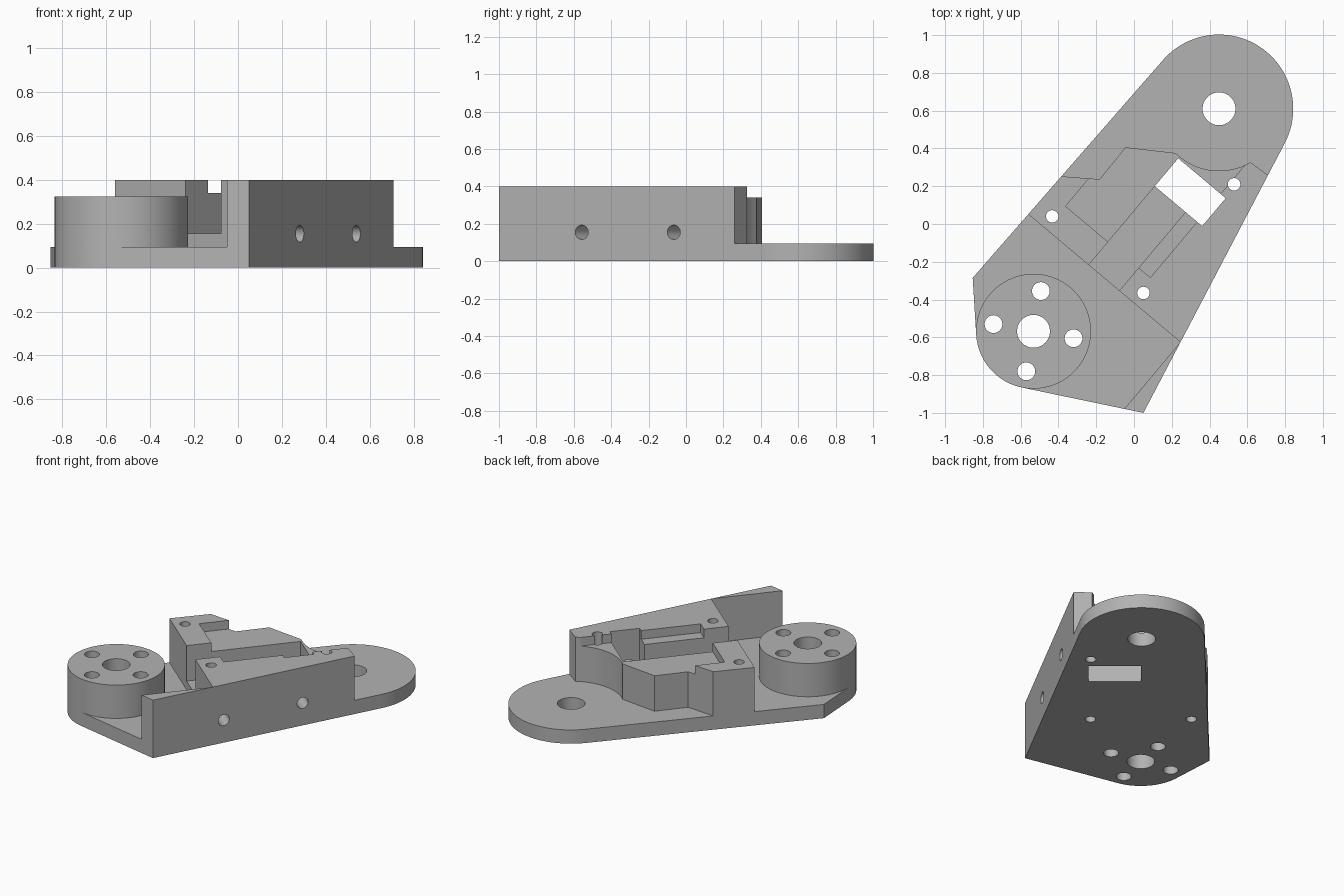
import bpy, bmesh
from math import radians, degrees, sin, cos, atan2
from mathutils import Vector

if "Cube" in bpy.data.objects:
    bpy.data.objects.remove(bpy.data.objects["Cube"])

grey = bpy.data.materials.new("plain grey")
grey.use_nodes = True
grey.diffuse_color = (0.45, 0.45, 0.45, 1)
grey.node_tree.nodes["Principled BSDF"].inputs["Base Color"].default_value = grey.diffuse_color

# In-plane axes of the arm: ALONG its length, ACROSS to the right
ACROSS = Vector((0.765, -0.643)).normalized()
ALONG = Vector((-ACROSS.y, ACROSS.x))
PIVOT, BOSS = (0.45, 0.61), (-0.532, -0.568)
BOSS_R, STEP = 0.304, 3.75
PLATE_Z, LEDGE_Z, TOP_Z = 0.095, 0.34, 0.4


def arc(centre, r, start, end, step=STEP):
    n = max(1, round(abs(end - start) / step))
    angles = [radians(start + (end - start) * i / n) for i in range(n + 1)]
    return [(centre[0] + r * cos(a), centre[1] + r * sin(a)) for a in angles]


def circle(centre, r, step=STEP):
    return arc(centre, r, 0, 360, step)[:-1]


def oblong(corner, width, length):
    c = Vector(corner)
    return [c, c + ACROSS * width, c + ACROSS * width + ALONG * length, c + ALONG * length]


def prism(name, points, z0, z1):
    bm = bmesh.new()
    face = bm.faces.new([bm.verts.new((p[0], p[1], z0)) for p in points])
    out = bmesh.ops.extrude_face_region(bm, geom=[face])
    verts = [g for g in out["geom"] if isinstance(g, bmesh.types.BMVert)]
    bmesh.ops.translate(bm, verts=verts, vec=(0, 0, z1 - z0))
    bmesh.ops.recalc_face_normals(bm, faces=bm.faces)
    mesh = bpy.data.meshes.new(name)
    bm.to_mesh(mesh)
    bm.free()
    mesh.materials.append(grey)
    ob = bpy.data.objects.new(name, mesh)
    bpy.context.collection.objects.link(ob)
    return ob


def combine(target, tool, operation="DIFFERENCE"):
    tool.hide_render = True
    mod = target.modifiers.new(tool.name, "BOOLEAN")
    mod.operation, mod.solver, mod.object = operation, "EXACT", tool
    bpy.context.view_layer.objects.active = target
    bpy.ops.object.modifier_apply(modifier=mod.name)
    bpy.data.objects.remove(tool)


# Full-height arm outline
outline = arc(PIVOT, 0.393, 139, -28.2)
outline += [(0.05, -1.0)] + arc(BOSS, BOSS_R, 258.75, 183.75) + [(-0.854, -0.285)]
arm = prism("servo_arm_mount", outline, 0, TOP_Z)

# Clear the front and rear decks down to the plate
front = oblong((-0.558, 0.05), 1.05, -2)
front[0] -= ACROSS
front[3] -= ACROSS
combine(arm, prism("front_cut", front, PLATE_Z, 1))
rear = [(-0.8, 0.284), (-0.182, 0.237), (-0.045, 0.406)]
rear += arc(PIVOT, 0.328, 225.6, 300.4) + [(1.0, 0.045), (1.2, 1.2), (-0.8, 1.2)]
combine(arm, prism("rear_cut", rear, PLATE_Z, 1))

# Flange recess, cable channel and through window
for name, corner, width, length, z in [
    ("recess", (-0.362, 0.094), 0.586, 1.1, LEDGE_Z),
    ("channel", Vector((-0.24, -0.217)) - ALONG * 0.2, 0.212, 0.8, 0.155),
    ("window", (0.11, 0.2), 0.328, 0.193, -1),
]:
    combine(arm, prism(name, oblong(corner, width, length), z, 1))

# Round mounting boss
combine(arm, prism("boss", circle(BOSS, BOSS_R), 0, 0.325), "UNION")

# Vertical holes: centre bores, boss screws, block screws
holes = [(PIVOT, 0.087), (BOSS, 0.087)]
holes += [(p, 0.047) for p in [(-0.493, -0.355), (-0.744, -0.53), (-0.32, -0.605), (-0.57, -0.78)]]
holes += [(p, 0.033) for p in [(-0.433, 0.04), (0.05, -0.365), (0.53, 0.21)]]
for centre, r in holes:
    combine(arm, prism("hole", circle(centre, r, 7.5), -1, 1))

# Side holes in the right face
for x, y in [(0.285, -0.56), (0.545, -0.07)]:
    drill = prism("side_hole", circle((0, 0), 0.038, 7.5), -0.2, 0.25)
    drill.rotation_euler = (0, radians(-90), 0)
    axis = Vector((-ACROSS.x, -ACROSS.y, 0))
    drill.rotation_euler = axis.to_track_quat("Z", "Y").to_euler()
    drill.location = (x, y, 0.155)
    bpy.context.view_layer.update()
    combine(arm, drill)

# Smooth the round walls, keep edges sharp
bpy.ops.object.select_all(action="DESELECT")
arm.select_set(True)
bpy.context.view_layer.objects.active = arm
bpy.ops.object.shade_smooth_by_angle(angle=radians(20))
